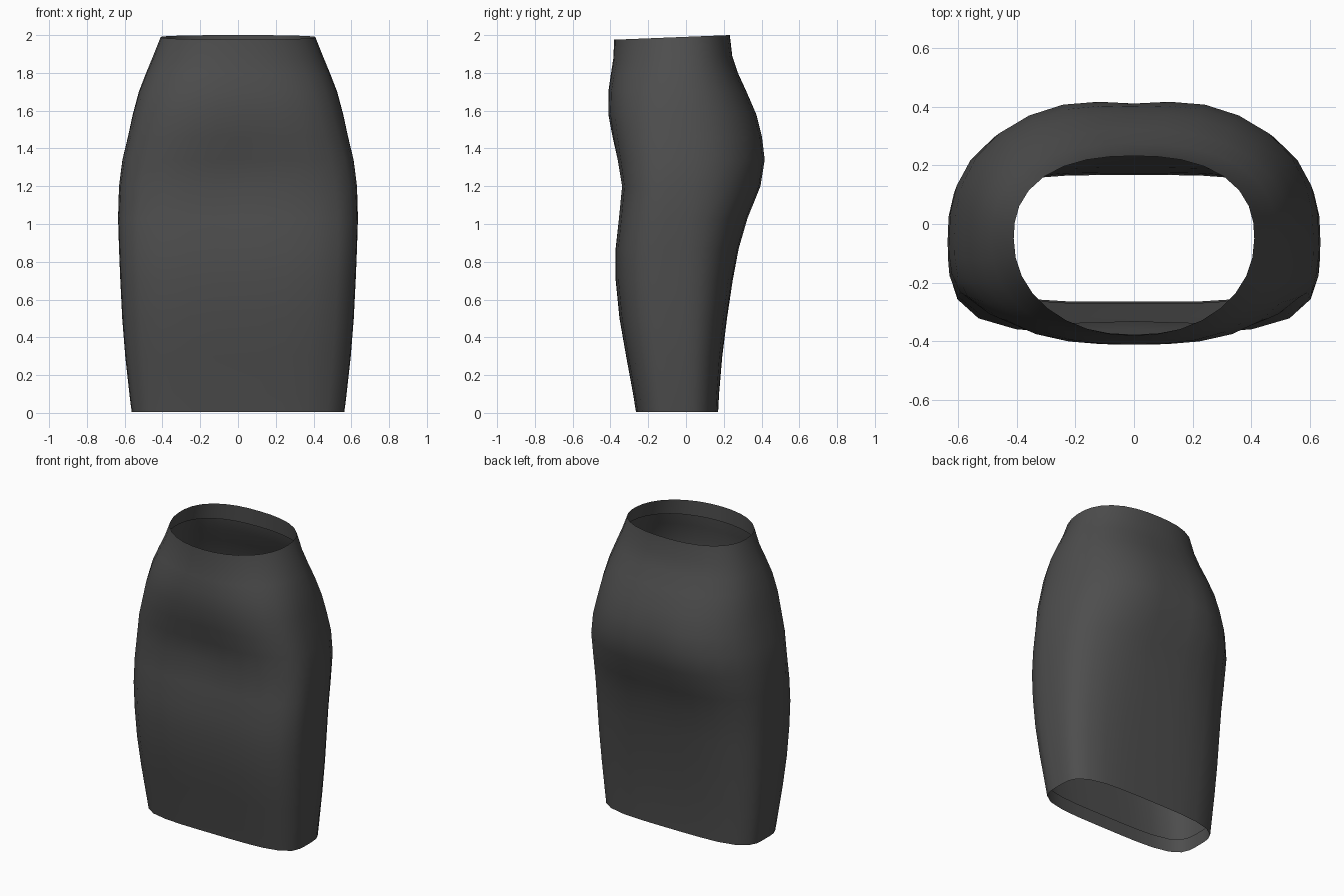
import bpy
import bmesh
import math

SEGMENTS = 32
SIDE_Y = -0.05      # depth at which the sides are widest
LIP_INSET = 0.008   # how far the folded edges sit inside the cloth

# Outline of the skirt: height, half width, front depth, back depth
OUTLINE = [
    (0.005, 0.563, -0.265, 0.17),
    (0.1, 0.575, -0.28, 0.175),
    (0.3, 0.597, -0.317, 0.192),
    (0.5, 0.613, -0.352, 0.217),
    (0.7, 0.623, -0.372, 0.247),
    (0.87, 0.63, -0.373, 0.28),
    (1.03, 0.635, -0.358, 0.33),
    (1.2, 0.63, -0.345, 0.405),
    (1.34, 0.612, -0.37, 0.43),
    (1.46, 0.583, -0.393, 0.413),
    (1.58, 0.557, -0.412, 0.378),
    (1.7, 0.525, -0.411, 0.322),
    (1.8, 0.488, -0.398, 0.275),
    (1.89, 0.452, -0.385, 0.245),
    (2.0, 0.41, -0.38, 0.232),
]


def blend(z, low, high, start, end):
    """Ease a value from start at height low to end at height high."""
    t = min(max((z - low) / (high - low), 0.0), 1.0)
    return start + (end - start) * t


def bump(value, centre, spread):
    return math.exp(-((value - centre) / spread) ** 2)


def ring_points(row, inset=0.0):
    """Rounded cross-section, boxy at the hem and oval at the waist."""
    z, width, front, back = row
    points = []
    for i in range(SEGMENTS):
        angle = math.tau * i / SEGMENTS
        c, s = math.cos(angle), math.sin(angle)
        if s < 0:
            depth = SIDE_Y - front
            power = blend(z, 0.9, 1.9, 4.0, 2.1)
        else:
            depth = back - SIDE_Y
            power = blend(z, 0.0, 1.3, 3.8, 2.4)
        radius = (abs(c) ** power + abs(s) ** power) ** (-1 / power)
        x = (width - inset) * radius * c
        y = SIDE_Y + (depth - inset) * radius * s
        # Shallow hollows at the middle of the seat and of the lap
        if s > 0.5:
            y -= 0.02 * bump(x, 0, 0.14) * bump(z, 1.3, 0.25)
        elif s < -0.5:
            y += 0.015 * bump(x, 0, 0.2) * bump(z, 1.25, 0.2)
        # The waistband slopes down towards the front
        slope = blend(z, 1.7, 2.0, 0.0, 0.04)
        points.append((x, y, z + slope * min(y - 0.23, 0.0)))
    return points


def build_skirt():
    # Folded hem, outer cloth, folded waist
    rings = [ring_points(OUTLINE[1], LIP_INSET)]
    rings += [ring_points(row) for row in OUTLINE]
    rings.append(ring_points(OUTLINE[-2], LIP_INSET))

    bm = bmesh.new()
    loops = [[bm.verts.new(p) for p in ring] for ring in rings]
    for lower, upper in zip(loops, loops[1:]):
        for i in range(SEGMENTS):
            j = (i + 1) % SEGMENTS
            bm.faces.new((lower[i], lower[j], upper[j], upper[i]))
    mesh = bpy.data.meshes.new("skirt")
    bm.to_mesh(mesh)
    bm.free()
    skirt = bpy.data.objects.new("skirt", mesh)
    bpy.context.collection.objects.link(skirt)
    return skirt


def make_material(name, colour):
    material = bpy.data.materials.new(name)
    material.use_nodes = True
    material.diffuse_color = colour
    for node in material.node_tree.nodes:
        if node.type == "BSDF_PRINCIPLED":
            node.inputs["Base Color"].default_value = colour
    return material


default_cube = bpy.data.objects.get("Cube")
if default_cube:
    bpy.data.objects.remove(default_cube, do_unlink=True)

skirt = build_skirt()
skirt.data.materials.append(make_material("charcoal cloth", (0.075, 0.075, 0.075, 1)))

# Smooth cloth with crisp folded edges
bpy.ops.object.select_all(action="DESELECT")
skirt.select_set(True)
bpy.context.view_layer.objects.active = skirt
bpy.ops.object.shade_smooth_by_angle(angle=math.radians(60))
